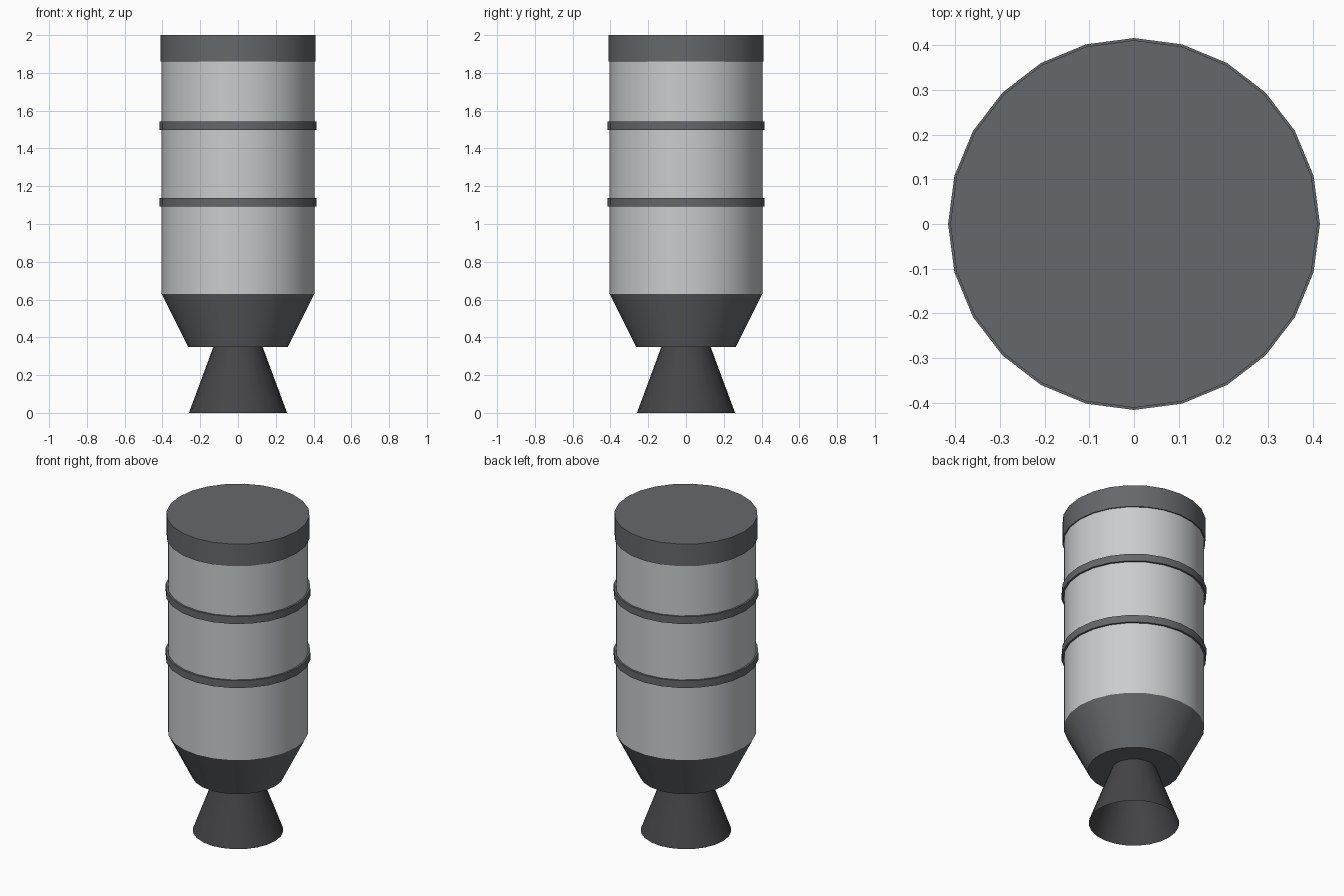
import bpy, bmesh, math

if "Cube" in bpy.data.objects:
    bpy.data.objects.remove(bpy.data.objects["Cube"])

SIDES = 24


def material(name, r, g, b):
    m = bpy.data.materials.new(name)
    m.diffuse_color = (r, g, b, 1)
    m.use_nodes = True
    m.node_tree.nodes["Principled BSDF"].inputs["Base Color"].default_value = m.diffuse_color
    return m


LIGHT = material("light_grey", 0.58, 0.61, 0.62)
DARK = material("dark_grey", 0.13, 0.14, 0.15)
SOOT = material("soot_grey", 0.06, 0.06, 0.065)


def frustum(name, z0, z1, r0, r1, mat, bottom=True, top=True):
    """24-sided section about the z axis, with optional end caps."""
    bm = bmesh.new()
    rings = []
    for r, z in ((r0, z0), (r1, z1)):
        angles = [2 * math.pi * i / SIDES for i in range(SIDES)]
        rings.append([bm.verts.new((r * math.cos(a), r * math.sin(a), z)) for a in angles])
    low, high = rings
    for i in range(SIDES):
        j = (i + 1) % SIDES
        bm.faces.new((low[i], low[j], high[j], high[i]))
    if bottom:
        bm.faces.new(low[::-1])
    if top:
        bm.faces.new(high)
    mesh = bpy.data.meshes.new(name)
    bm.to_mesh(mesh)
    bm.free()
    mesh.materials.append(mat)
    ob = bpy.data.objects.new(name, mesh)
    bpy.context.collection.objects.link(ob)
    bpy.ops.object.select_all(action='DESELECT')
    ob.select_set(True)
    bpy.context.view_layer.objects.active = ob
    bpy.ops.object.shade_smooth_by_angle(angle=math.radians(30))
    return ob


# Engine bell, open at the bottom
frustum("engine_bell", 0.0, 0.35, 0.26, 0.13, SOOT, bottom=False, top=False)
# Tapered engine mount
frustum("tapered_base", 0.35, 0.63, 0.264, 0.404, DARK, top=False)
# Main tank
frustum("tank_body", 0.63, 1.86, 0.404, 0.404, LIGHT, bottom=False, top=False)
# Raised bands around the tank
for i, z in enumerate((1.115, 1.52)):
    frustum(f"tank_band_{i + 1}", z - 0.023, z + 0.023, 0.416, 0.416, DARK)
# Top collar
frustum("top_collar", 1.86, 2.0, 0.411, 0.411, DARK)
